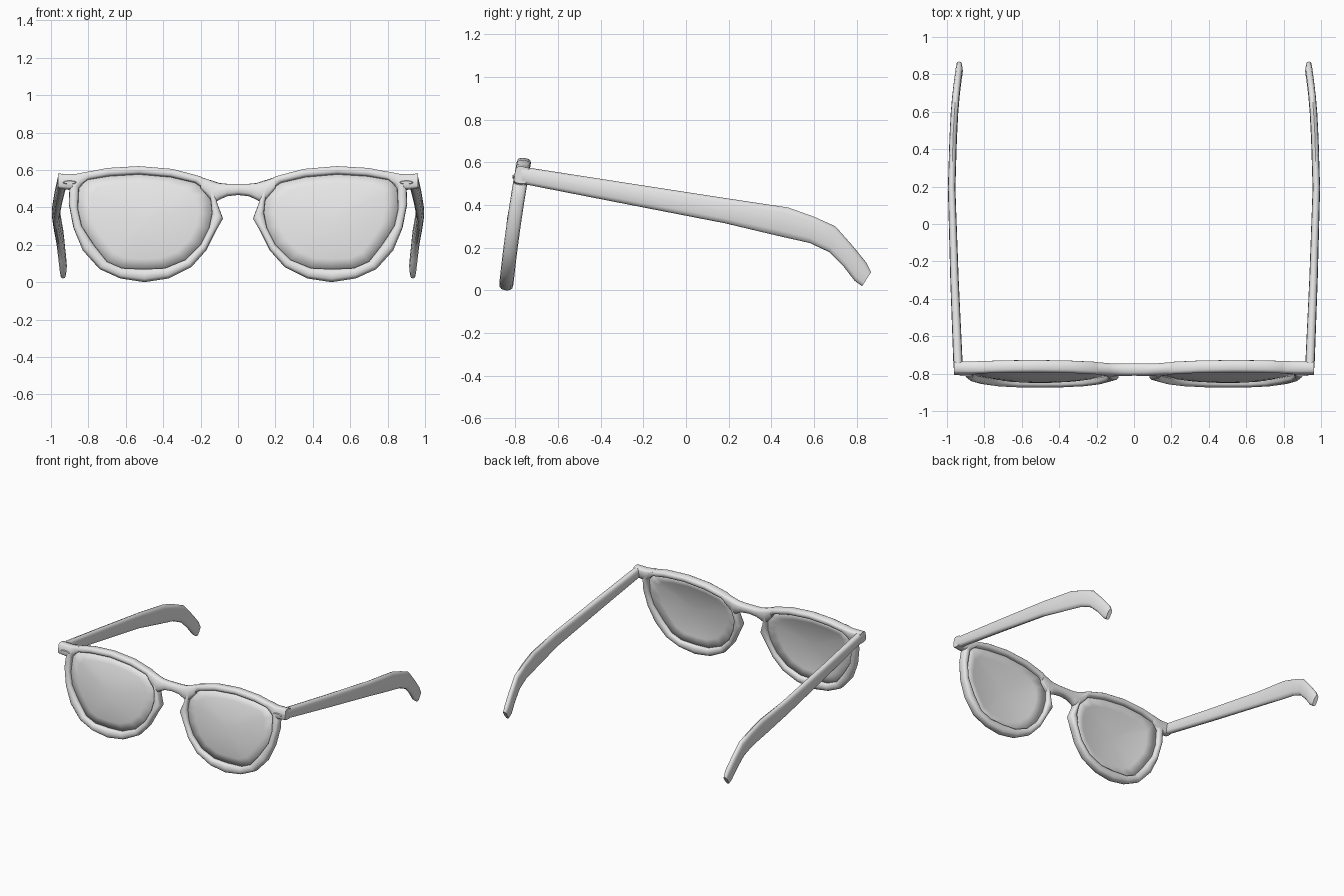
import bpy, bmesh, math
from mathutils import Vector

cube = bpy.data.objects.get("Cube")
if cube:
    bpy.data.objects.remove(cube, do_unlink=True)

grey = bpy.data.materials.new("plain grey")
grey.use_nodes = True
COLOUR = (0.8, 0.8, 0.8, 1)
grey.diffuse_color = COLOUR
grey.node_tree.nodes["Principled BSDF"].inputs["Base Color"].default_value = COLOUR


def finish(name, bm, angle=50):
    """Turn a bmesh into a smooth shaded grey object."""
    bmesh.ops.recalc_face_normals(bm, faces=bm.faces)
    mesh = bpy.data.meshes.new(name)
    bm.to_mesh(mesh)
    bm.free()
    mesh.materials.append(grey)
    obj = bpy.data.objects.new(name, mesh)
    bpy.context.collection.objects.link(obj)
    bpy.ops.object.select_all(action='DESELECT')
    obj.select_set(True)
    bpy.context.view_layer.objects.active = obj
    bpy.ops.object.shade_smooth_by_angle(angle=math.radians(angle))
    return obj


def loft(name, stations, closed=False, sides=12, power=0.7):
    """Skin rounded sections; a station is (edge, opposite edge, half depth)."""
    bm = bmesh.new()
    rings = []
    for a, b, depth in stations:
        ring = []
        for i in range(sides):
            t = math.tau * i / sides
            c, s = (math.copysign(abs(v) ** power, v) for v in (math.cos(t), math.sin(t)))
            ring.append(bm.verts.new((a + b) / 2 + (a - b) / 2 * c + depth * s))
        rings.append(ring)
    pairs = list(zip(rings, rings[1:]))
    if closed:
        pairs.append((rings[-1], rings[0]))
    else:
        bm.faces.new(rings[0])
        bm.faces.new(rings[-1])
    for p, q in pairs:
        for i in range(sides):
            j = (i + 1) % sides
            bm.faces.new((p[i], p[j], q[j], q[i]))
    return finish(name, bm)


def on_front(x, z, forward=0.0):
    """A point on the tilted plane of the frame front."""
    return Vector((x, -0.845 + 0.1 * z + 0.07 * z * z - forward, z))


DEPTH = Vector((0, 0.033, -0.004))

# Rim: outer x, z and inner x, z around one eye
RIM = [
    (.08, .34, .14, .37), (.11, .42, .145, .43), (.13, .51, .16, .48),
    (.2, .565, .23, .53), (.35, .605, .36, .56), (.53, .62, .53, .575),
    (.7, .61, .69, .565), (.85, .58, .81, .545), (.9, .53, .85, .5),
    (.905, .42, .855, .39), (.88, .29, .835, .3), (.83, .17, .77, .2),
    (.74, .07, .7, .11), (.63, .02, .62, .075), (.5, 0, .5, .07),
    (.37, .02, .39, .075), (.25, .08, .28, .12), (.17, .17, .2, .2),
    (.12, .27, .155, .29)]

# Temple arm: y, top z, bottom y, bottom z, outer x, thickness
TEMPLE = [
    (-.77, .58, -.77, .5, .965, .05), (-.3, .507, -.31, .41, .982, .045),
    (.2, .43, .18, .315, .995, .04), (.48, .388, .42, .258, .987, .04),
    (.6, .345, .58, .222, .98, .04), (.7, .3, .67, .18, .972, .04),
    (.78, .21, .74, .11, .963, .04), (.845, .13, .79, .045, .955, .04),
    (.868, .085, .825, .02, .95, .03)]


def lens(name, side):
    """Shallow dome that fills the rim opening."""
    bm = bmesh.new()
    cx, cz = 0.5, 0.34
    rings = []
    for r in (1.03, 0.8, 0.55, 0.28):
        rings.append([bm.verts.new(on_front(side * (cx + (x - cx) * r),
                                            cz + (z - cz) * r,
                                            0.03 * (1 - r * r)))
                      for _, _, x, z in RIM])
    n = len(RIM)
    for p, q in zip(rings, rings[1:]):
        for i in range(n):
            j = (i + 1) % n
            bm.faces.new((p[i], p[j], q[j], q[i]))
    middle = bm.verts.new(on_front(side * cx, cz, 0.03))
    for i in range(n):
        bm.faces.new((rings[-1][i], rings[-1][(i + 1) % n], middle))
    obj = finish(name, bm)
    solid = obj.modifiers.new("thickness", 'SOLIDIFY')
    solid.thickness = 0.01
    solid.offset = 0


def rivet(name, side):
    """Thin oval plate on the front corner."""
    bm = bmesh.new()
    bmesh.ops.create_cone(bm, cap_ends=True, segments=16, radius1=1, radius2=0.8, depth=1)
    centre = on_front(side * 0.9, 0.533, 0.036)
    for v in bm.verts:
        x, y, z = v.co
        v.co = centre + Vector((0.038 * x, -0.009 * z, 0.01 * y))
    finish(name, bm, 30)


for label, side in (("left", 1), ("right", -1)):
    loft(label + "_rim",
         [(on_front(side * a, b), on_front(side * c, d), DEPTH) for a, b, c, d in RIM],
         closed=True)
    lens(label + "_lens", side)

    # Corner block joining rim and temple
    loft(label + "_end_piece",
         [(on_front(side * x, top), on_front(side * x, low), DEPTH)
          for x, top, low in ((.8, .59, .55), (.87, .578, .49), (.962, .58, .5))],
         power=0.5)
    rivet(label + "_rivet", side)

    loft(label + "_temple",
         [(Vector((side * (x - w / 2), y, z)), Vector((side * (x - w / 2), by, bz)),
           Vector((side * w / 2, 0, 0))) for y, z, by, bz, x, w in TEMPLE])

# Arched bridge over the nose
BRIDGE = [(.2, .562, .5), (.13, .54, .42), (.1, .53, .44), (.06, .526, .459)]
half = [(x, a, b) for x, a, b in BRIDGE]
path = [(-x, a, b) for x, a, b in half] + [(0, .525, .466)] + half[::-1]
loft("bridge", [(on_front(x, a), on_front(x, b), DEPTH) for x, a, b in path])
